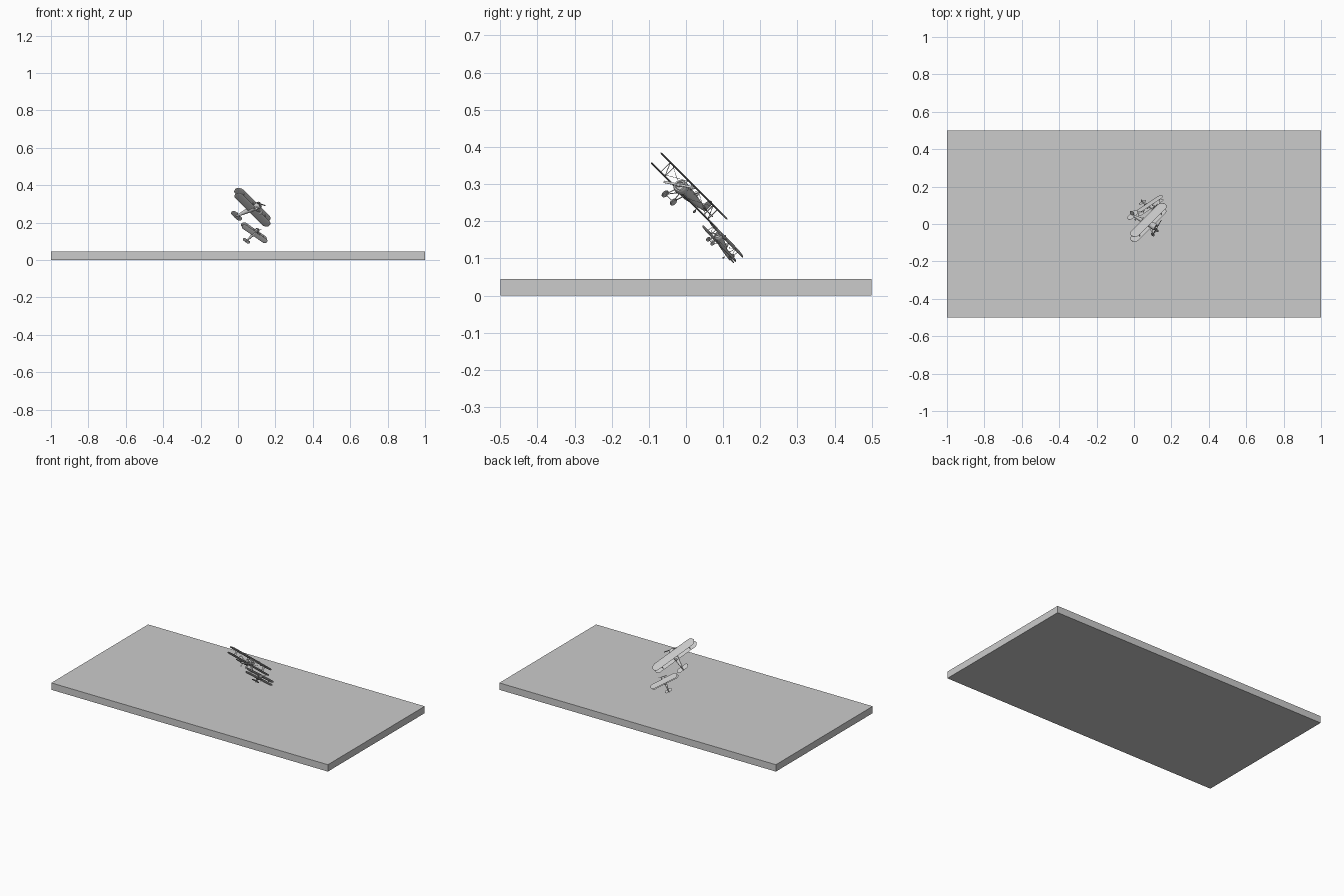
import bpy, bmesh, math
from mathutils import Vector, Matrix

cube = bpy.data.objects.get("Cube")
if cube:
    bpy.data.objects.remove(cube, do_unlink=True)

grey = bpy.data.materials.new("plain grey")
grey.use_nodes = True
colour = (0.6, 0.6, 0.6, 1)
grey.diffuse_color = colour
grey.node_tree.nodes["Principled BSDF"].inputs["Base Color"].default_value = colour


def finish(name, bm, frame=Matrix(), smooth=True):
    bmesh.ops.recalc_face_normals(bm, faces=bm.faces)
    mesh = bpy.data.meshes.new(name)
    bm.to_mesh(mesh)
    bm.free()
    mesh.materials.append(grey)
    obj = bpy.data.objects.new(name, mesh)
    bpy.context.collection.objects.link(obj)
    obj.matrix_world = frame
    if smooth:
        bpy.ops.object.select_all(action='DESELECT')
        obj.select_set(True)
        bpy.context.view_layer.objects.active = obj
        bpy.ops.object.shade_smooth_by_angle(angle=math.radians(35))
    return obj


def loft(bm, rings):
    """Skin a list of equally long point rings and cap both ends."""
    loops = [[bm.verts.new(p) for p in ring] for ring in rings]
    n = len(loops[0])
    for a, b in zip(loops, loops[1:]):
        for i in range(n):
            bm.faces.new((a[i], a[(i + 1) % n], b[(i + 1) % n], b[i]))
    bm.faces.new(loops[0])
    bm.faces.new(loops[-1])


def rod(bm, a, b, radius, sides=6):
    a, b = Vector(a), Vector(b)
    turn = (b - a).to_track_quat('Z', 'Y').to_matrix().to_4x4()
    bmesh.ops.create_cone(bm, segments=sides, radius1=radius, radius2=radius,
                          depth=(b - a).length, cap_ends=True,
                          matrix=Matrix.Translation((a + b) / 2) @ turn)


def surface(x, z, half_span, chord, thick, upright=False):
    """Rounded-tip aerofoil along y, or a half one standing upright."""
    bm = bmesh.new()
    rings = []
    steps = 28
    for i in range(steps + 1):
        angle = math.pi * i / steps
        y = -half_span * math.cos(angle)
        if upright:
            y = half_span * math.sin(angle / 2)
        tip = max(0.0, abs(y) - (half_span - chord * 0.5)) / (chord * 0.5)
        c = chord * max(0.12, math.sqrt(max(0.0, 1 - tip * tip)))
        ring = []
        for k in range(12):
            t = 2 * math.pi * k / 12
            px, pz = x + c * 0.5 * math.cos(t), thick * 0.5 * math.sin(t)
            ring.append((px, pz, z + y) if upright else (px, y, z + pz))
        rings.append(ring)
    loft(bm, rings)
    return bm


def biplane(prefix, frame):
    # local axes: x forward, y left, z up, origin on the upper wing
    axis, low = -0.027, -0.037
    finish(prefix + "upper_wing", surface(0, 0, 0.15, 0.052, 0.005), frame)
    finish(prefix + "lower_wing", surface(0, low, 0.15, 0.048, 0.005), frame)
    finish(prefix + "tailplane", surface(-0.104, -0.023, 0.04, 0.03, 0.003), frame)
    finish(prefix + "tail_fin", surface(-0.108, -0.026, 0.03, 0.028, 0.003, True), frame)

    # fuselage: position, half width, half height, centre height
    bm = bmesh.new()
    stations = [(0.045, 0.015, 0.015, axis), (0.02, 0.015, 0.016, axis),
                (-0.015, 0.014, 0.016, axis), (-0.06, 0.009, 0.011, -0.026),
                (-0.118, 0.002, 0.004, -0.024)]
    loft(bm, [[(x, w * math.cos(t), c + h * math.sin(t))
               for t in (2 * math.pi * k / 16 for k in range(16))]
              for x, w, h, c in stations])
    finish(prefix + "fuselage", bm, frame)

    # engine cowl
    bm = bmesh.new()
    loft(bm, [[(x, r * math.cos(t), axis + r * math.sin(t))
               for t in (2 * math.pi * k / 20 for k in range(20))]
              for x, r in ((0.024, 0.016), (0.03, 0.019), (0.045, 0.019),
                           (0.05, 0.016), (0.05, 0.012), (0.046, 0.01))])
    finish(prefix + "engine_cowl", bm, frame)

    # spinner
    bm = bmesh.new()
    bmesh.ops.create_uvsphere(bm, u_segments=12, v_segments=8, radius=0.006,
                              matrix=Matrix.Translation((0.053, 0, axis)))
    finish(prefix + "spinner", bm, frame)

    # propeller
    bm = bmesh.new()
    bmesh.ops.create_cube(bm, size=1, matrix=Matrix.Translation((0.055, 0, axis))
                          @ Matrix.Rotation(math.radians(29), 4, 'X')
                          @ Matrix.Diagonal((0.002, 0.094, 0.006, 1)))
    finish(prefix + "propeller", bm, frame, False)

    # cockpit rim and pilot headrest
    bm = bmesh.new()
    bmesh.ops.create_uvsphere(bm, u_segments=12, v_segments=8, radius=0.007,
                              matrix=Matrix.Translation((-0.034, 0, -0.011)))
    finish(prefix + "pilot_head", bm, frame)

    # wing struts and cabane struts
    bm = bmesh.new()
    for side in (-1, 1):
        for x in (-0.014, 0.014):
            rod(bm, (x, side * 0.1, low), (x, side * 0.1, 0), 0.0014)
            rod(bm, (x, side * 0.009, -0.016), (x, side * 0.02, 0), 0.0013)
        rod(bm, (-0.014, side * 0.1, low), (0.014, side * 0.1, 0), 0.001)
        rod(bm, (0, side * 0.013, low), (0, side * 0.1, 0), 0.0006, 4)
        rod(bm, (0, side * 0.02, 0), (0, side * 0.1, low), 0.0006, 4)
    finish(prefix + "struts", bm, frame)

    # landing gear
    bm = bmesh.new()
    for side in (-1, 1):
        for x in (0.012, 0.036):
            rod(bm, (x, side * 0.009, -0.039), (0.042, side * 0.017, -0.07), 0.0014)
    rod(bm, (0.042, -0.019, -0.07), (0.042, 0.019, -0.07), 0.0013)
    rod(bm, (-0.08, 0, -0.03), (-0.086, 0, -0.047), 0.0012)
    finish(prefix + "landing_gear", bm, frame)

    # wheels
    for name, x, y, z, r in (("right_wheel", 0.042, -0.019, -0.07, 0.011),
                             ("left_wheel", 0.042, 0.019, -0.07, 0.011),
                             ("tail_wheel", -0.086, 0, -0.048, 0.005)):
        bm = bmesh.new()
        rod(bm, (x, y - r * 0.28, z), (x, y + r * 0.28, z), r, 18)
        rims = [e for e in bm.edges if any(len(f.verts) > 4 for f in e.link_faces)]
        bmesh.ops.bevel(bm, geom=rims, offset=r * 0.18, segments=2, affect='EDGES')
        finish(prefix + name, bm, frame)


def make_frame(centre, forward, left, scale):
    f = Vector(forward).normalized()
    s = Vector(left)
    s = (s - f * s.dot(f)).normalized()
    u = f.cross(s)
    turn = Matrix((f, s, u)).transposed().to_4x4()
    return Matrix.Translation(centre) @ turn @ Matrix.Scale(scale, 4)


# ground slab
bm = bmesh.new()
bmesh.ops.create_cube(bm, size=1, matrix=Matrix.Translation((0, 0, 0.0225))
                      @ Matrix.Diagonal((2, 1, 0.045, 1)))
finish("ground_slab", bm, smooth=False)

# two aircraft in banked flight
biplane("large_plane_", make_frame((0.077, 0.0215, 0.295), (2, -1, 1), (1, 1, -1), 1))
biplane("small_plane_", make_frame((0.085, 0.108, 0.152), (0.67, -0.31, 0.67),
                                   (0.69, 0.5, -0.53), 0.6))
